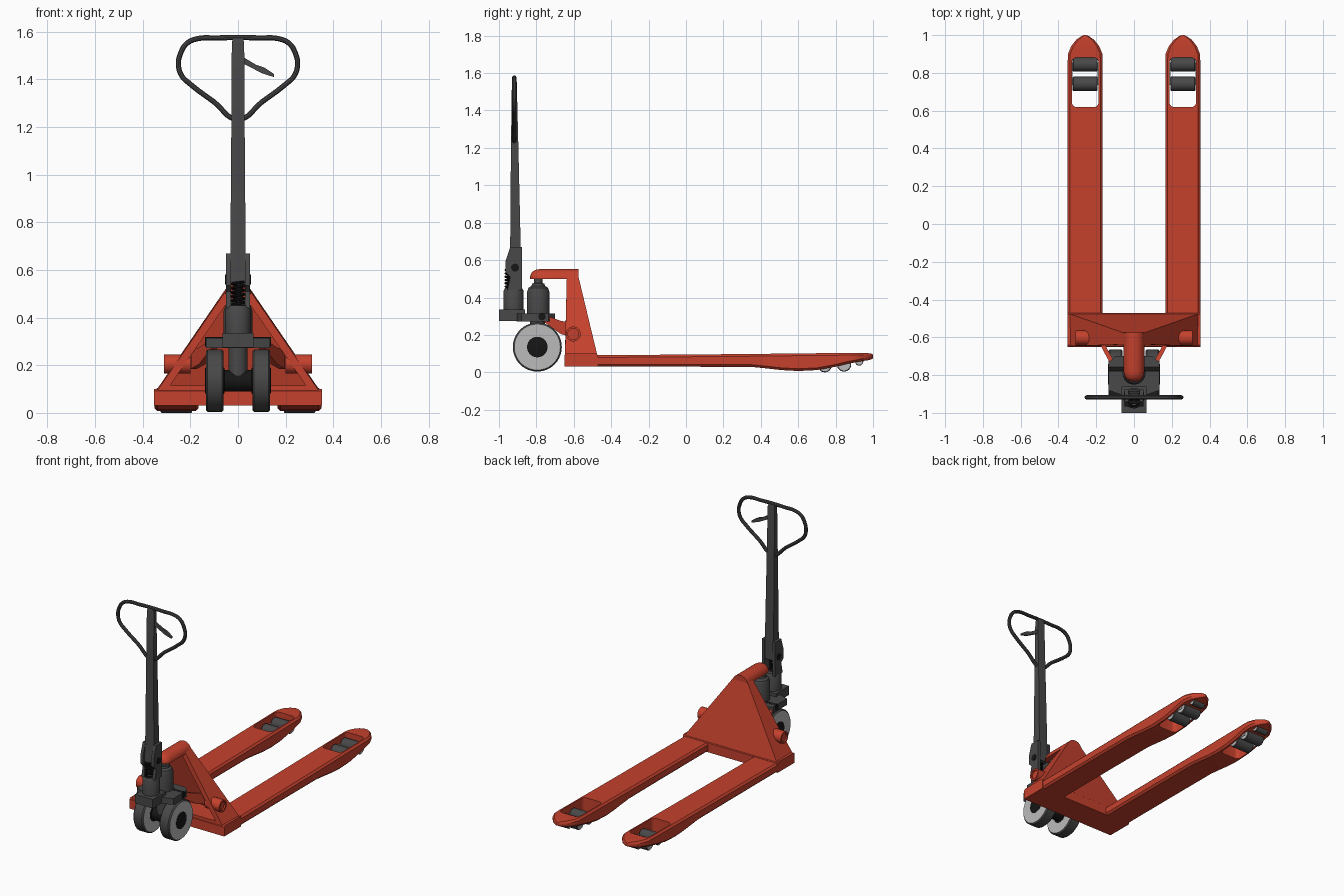
import bpy, bmesh, math
from mathutils import Vector

if "Cube" in bpy.data.objects:
    bpy.data.objects.remove(bpy.data.objects["Cube"])


def material(name, rgb):
    m = bpy.data.materials.new(name)
    m.diffuse_color = (*rgb, 1)
    m.use_nodes = True
    m.node_tree.nodes["Principled BSDF"].inputs["Base Color"].default_value = m.diffuse_color
    return m


RED = material("red paint", (0.56, 0.053, 0.026))
DARK = material("dark grey", (0.065, 0.065, 0.066))
BLACK = material("black", (0.008, 0.008, 0.008))
LIGHT = material("light grey", (0.5, 0.5, 0.5))


def loft(name, rings, mat, cap_mat=None):
    """Skin a list of equal-length point rings and cap both ends."""
    bm = bmesh.new()
    vs = [[bm.verts.new(p) for p in r] for r in rings]
    n = len(rings[0])
    for a, b in zip(vs, vs[1:]):
        for i in range(n):
            bm.faces.new((a[i], a[(i + 1) % n], b[(i + 1) % n], b[i]))
    for ring in (vs[0], vs[-1]):
        bm.faces.new(ring).material_index = 1 if cap_mat else 0
    bmesh.ops.recalc_face_normals(bm, faces=bm.faces)
    me = bpy.data.meshes.new(name)
    bm.to_mesh(me)
    bm.free()
    me.materials.append(mat)
    if cap_mat:
        me.materials.append(cap_mat)
    ob = bpy.data.objects.new(name, me)
    bpy.context.collection.objects.link(ob)
    return ob


def turned(name, origin, axis, profile, mat, cap_mat=None, n=40):
    """Turned part: profile is (distance along axis, radius)."""
    o = Vector(origin)
    d = Vector((1, 0, 0)) if axis == "x" else Vector((0, 0, 1))
    u = Vector((0, 1, 0))
    v = d.cross(u)
    ang = [2 * math.pi * i / n for i in range(n)]
    return loft(name, [[o + d * t + (u * math.cos(a) + v * math.sin(a)) * r for a in ang]
                       for t, r in profile], mat, cap_mat)


def wheel(name, x, y, z, half, r, bevel):
    return turned(name, (x, y, z), "x", [(-half, r - bevel), (-half + bevel, r),
                  (half - bevel, r), (half, r - bevel)], DARK, LIGHT)


def prism_z(name, pts, z0, z1, mat):
    return loft(name, [[(x, y, z) for x, y in pts] for z in (z0, z1)], mat)


def rect(cx, cy, hx, hy):
    return [(cx - hx, cy - hy), (cx + hx, cy - hy), (cx + hx, cy + hy), (cx - hx, cy + hy)]


def wire(name, pts, r, mat, cyclic=False):
    cu = bpy.data.curves.new(name, "CURVE")
    cu.dimensions = "3D"
    cu.bevel_depth, cu.bevel_resolution, cu.resolution_u = r, 3, 5
    cu.use_fill_caps = True
    sp = cu.splines.new("BEZIER")
    sp.bezier_points.add(len(pts) - 1)
    for bp, p in zip(sp.bezier_points, pts):
        bp.co = p
        bp.handle_left_type = bp.handle_right_type = "AUTO"
    sp.use_cyclic_u = cyclic
    cu.materials.append(mat)
    ob = bpy.data.objects.new(name, cu)
    bpy.context.collection.objects.link(ob)
    bpy.ops.object.select_all(action="DESELECT")
    ob.select_set(True)
    bpy.context.view_layer.objects.active = ob
    bpy.ops.object.convert(target="MESH")


# Forks: stations of (y, half width, bottom, top)
STATIONS = [(-.65, .0925, .03, .09), (0, .0925, .03, .095), (.35, .0925, .029, .098),
            (.43, .0925, .021, .099), (.51, .0925, .012, .1), (.6, .0925, .007, .101),
            (.7, .0925, .012, .102), (.8, .0925, .03, .103), (.86, .0925, .045, .104),
            (.9, .091, .052, .104), (.94, .075, .06, .104), (.975, .048, .065, .102),
            (.993, .022, .07, .099), (1, .006, .075, .095)]
for side, s in (("left", -1), ("right", 1)):
    fx = s * .2585
    rings = []
    for y, w, b, t in STATIONS:
        c = min(.012, w * .4, (t - b) * .3)
        rings.append([(fx + x, y, z) for x, z in (
            (-w, b + c), (c - w, b), (w - c, b), (w, b + c),
            (w, t - c), (w - c, t), (c - w, t), (-w, t - c))])
    fork = loft("fork_" + side, rings, RED)
    # rounded roller opening
    pts = []
    for k, (cx, cy) in enumerate(((.045, .855), (-.045, .855), (-.045, .645), (.045, .645))):
        for j in range(6):
            a = math.radians(90 * k + 18 * j)
            pts.append((fx + cx + .026 * math.cos(a), cy + .026 * math.sin(a)))
    cutter = prism_z("slot_cutter", pts, -.1, .3, RED)
    cutter.hide_render = True
    mod = fork.modifiers.new("slot", "BOOLEAN")
    mod.operation, mod.solver, mod.object = "DIFFERENCE", "EXACT", cutter
    bpy.context.view_layer.objects.active = fork
    bpy.ops.object.modifier_apply(modifier="slot")
    bpy.data.objects.remove(cutter)
    # load rollers, their links and the small entry roller
    wheel("rear_roller_" + side, fx, .742, .038, .066, .038, .004)
    wheel("front_roller_" + side, fx, .845, .042, .066, .038, .004)
    wheel("entry_roller_" + side, fx, .926, .058, .045, .022, .003)
    for e in (-1, 1):
        prism_z("roller_link_" + side, rect(fx + e * .0685, .795, .002, .06), .03, .05, LIGHT)

    # Steering wheels with hubs
    wheel("steer_wheel_" + side, s * .0975, -.795, .135, .0375, .131, .008)
    turned("wheel_hub_" + side, (s * .0975, -.795, .135), "x",
           [(-.041, .05), (-.039, .055), (.039, .055), (.041, .05)], BLACK)

    # Pivot boss on the frame, with a recessed bore
    turned("pivot_boss_" + side, (s * .2, -.603, .205), "x",
           [(0, .04), (s * .11, .04), (s * .11, .029), (s * .1, .029)], RED)

    # Lift strut from frame to pump base
    loft("lift_strut_" + side, [[(s * (x + dx), y, z + dz) for dx, dz in
         ((-.013, -h), (.013, -h), (.013, h), (-.013, h))]
        for x, y, z, h in ((.185, -.6, .225, .04), (.15, -.67, .24, .035), (.095, -.77, .295, .018))], RED)

# Cross base joining the forks
c = .01
loft("cross_base", [[(x, y, z) for y, z in ((-.65, .03), (-.47, .03), (-.47, .092),
     (-.48, .1), (-.64, .1), (-.65, .092))] for x in (-.353, .353)], RED)


# Triangular frame with open front
def trapezoid(wb, zb, wt, zt, yb, yt):
    return [(-wb, yb, zb), (wb, yb, zb), (wt, yt, zt), (-wt, yt, zt)]


loft("triangle_frame", [trapezoid(.343, .095, .052, .52, -.475, -.577),
                        trapezoid(.338, .095, .046, .52, -.647, -.637),
                        trapezoid(.285, .115, .03, .485, -.647, -.637),
                        trapezoid(.285, .115, .03, .485, -.5, -.59)], RED)

# Rounded arm reaching over the pump
arch = [(math.cos(math.pi * i / 16), math.sin(math.pi * i / 16)) for i in range(17)]
loft("top_arm", [[(.055 * k * x, y, .5 + .052 * k * z) for x, z in arch]
     for y, k in ((-.575, 1), (-.78, 1), (-.8, .94), (-.817, .8), (-.828, .55), (-.833, .25))], RED)

# Pump body, ram and base
turned("pump_body", (0, -.79, 0), "z", [(.3, .06), (.43, .06), (.452, .052), (.462, .036),
       (.475, .033), (.477, .022), (.505, .022)], DARK)
half = [(.1, -.7), (.135, -.735), (.135, -.88), (.065, -.905)]
prism_z("pump_base", half + [(-x, y) for x, y in reversed(half)], .272, .314, DARK)
prism_z("tiller_base", rect(0, -.93, .066, .07), .275, .335, DARK)
turned("pump_pin", (0, -.77, .298), "x", [(-.138, .02), (.138, .02)], BLACK, n=20)
turned("steer_column", (0, -.795, 0), "z", [(.13, .04), (.28, .04)], DARK)
turned("axle", (0, -.795, .135), "x", [(-.065, .045), (.065, .045)], BLACK)

# Tiller socket, spring and hinge bracket
turned("tiller_socket", (0, -.922, 0), "z", [(.33, .054), (.435, .054), (.45, .046)], DARK)
wire("tiller_spring", [(.026 * math.cos(i * math.pi / 4), -.938 + .026 * math.sin(i * math.pi / 4),
     .445 + .0022 * i) for i in range(49)], .006, BLACK)
prof = [(-.955, .44), (-.876, .44), (-.876, .67), (-.94, .67), (-.966, .59), (-.966, .535), (-.94, .51)]
for s in (-1, 1):
    loft("bracket_plate", [[(s * x, y, z) for y, z in prof] for x in (.03, .05)], DARK)
turned("hinge_pin", (0, -.914, .56), "x", [(-.054, .021), (.054, .021)], BLACK, n=24)

# Tapered tiller pole
loft("tiller_pole", [[(x, y, z) for x, y in rect(0, cy, hx, hy)] for z, cy, hx, hy in
     ((.54, -.917, .033, .035), (.68, -.912, .032, .028), (1.2, -.916, .028, .02),
      (1.555, -.918, .026, .013), (1.57, -.918, .022, .01))], DARK)

# Handle loop and release lever
loop = [(.1, 1.305), (.2, 1.38), (.236, 1.415), (.25, 1.462), (.24, 1.512),
        (.215, 1.551), (.17, 1.571), (.09, 1.574)]
ring = [(0, 1.232)] + loop + [(0, 1.576)] + [(-x, z) for x, z in reversed(loop)]
wire("handle_loop", [(x, -.918, z) for x, z in ring], .0115, DARK, True)
lever = [(.02, 1.495), (.075, 1.462), (.11, 1.45), (.152, 1.422), (.15, 1.41), (.1, 1.426), (.02, 1.468)]
loft("release_lever", [[(x, y, z) for x, z in lever] for y in (-.925, -.911)], DARK)

# Smooth shading with sharp edges kept
bpy.ops.object.select_all(action="SELECT")
bpy.context.view_layer.objects.active = bpy.data.objects["handle_loop"]
bpy.ops.object.shade_smooth_by_angle(angle=math.radians(35))
